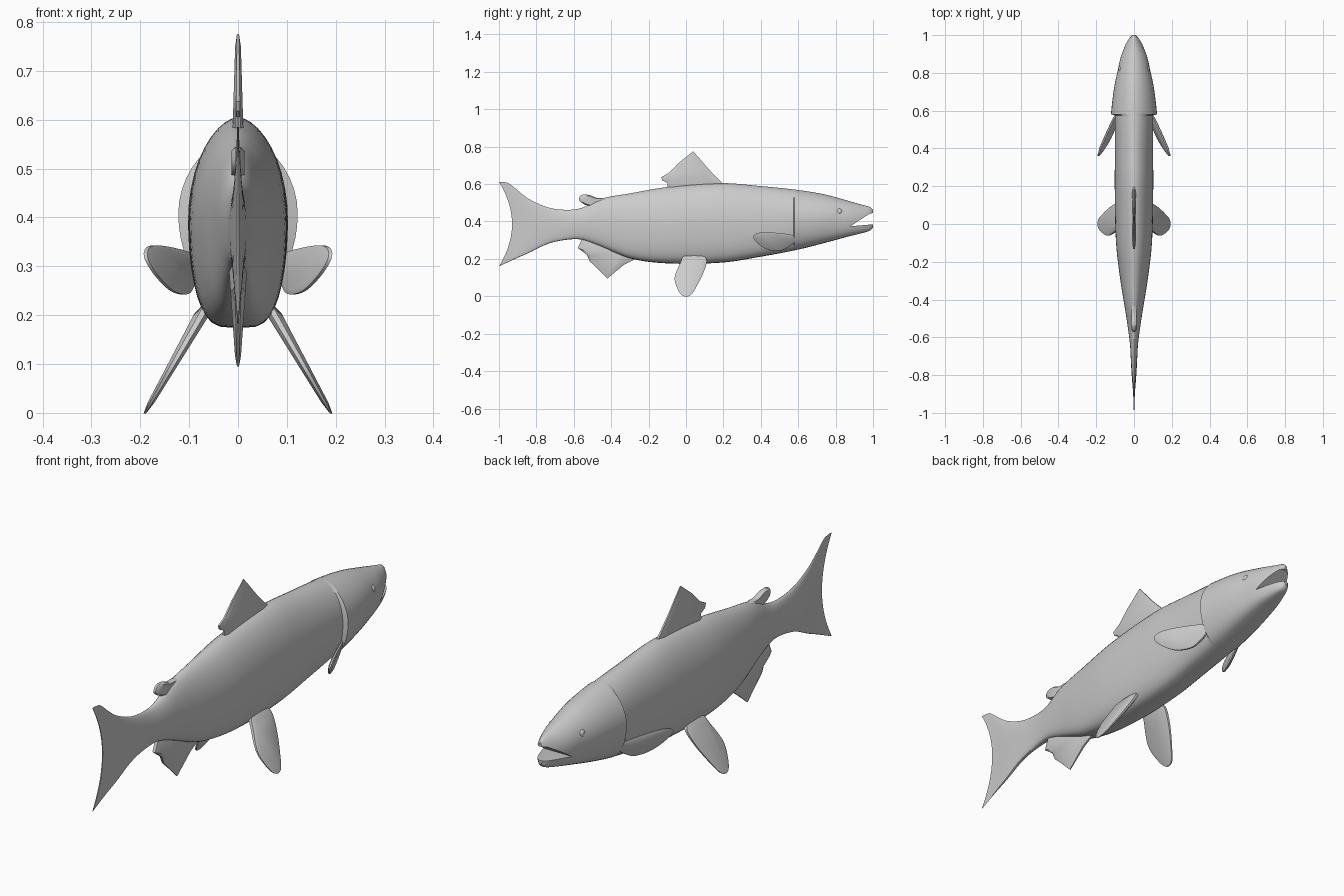
import bpy, bmesh, math

if "Cube" in bpy.data.objects:
    bpy.data.objects.remove(bpy.data.objects["Cube"])

N = 40  # points around each body section


def hermite(xs, ys, x):
    """Smooth curve through unevenly spaced stations."""
    i = max(j for j in range(len(xs) - 1) if xs[j] <= x or j == 0)

    def slope(j):
        a, b = max(j - 1, 0), min(j + 1, len(xs) - 1)
        return (ys[b] - ys[a]) / (xs[b] - xs[a])
    h = xs[i + 1] - xs[i]
    t = (x - xs[i]) / h
    return ((2*t**3 - 3*t**2 + 1) * ys[i] + (t**3 - 2*t**2 + t) * h * slope(i)
            + (3*t**2 - 2*t**3) * ys[i + 1] + (t**3 - t**2) * h * slope(i + 1))


def make(name, verts, faces, angle=40):
    me = bpy.data.meshes.new(name)
    me.from_pydata(verts, [], faces)
    bm = bmesh.new()
    bm.from_mesh(me)
    bmesh.ops.remove_doubles(bm, verts=bm.verts, dist=1e-5)
    bmesh.ops.recalc_face_normals(bm, faces=bm.faces)
    bm.to_mesh(me)
    bm.free()
    ob = bpy.data.objects.new(name, me)
    bpy.context.collection.objects.link(ob)
    smooth(ob, angle)
    return ob


def smooth(ob, angle=40):
    bpy.ops.object.select_all(action='DESELECT')
    ob.select_set(True)
    bpy.context.view_layer.objects.active = ob
    bpy.ops.object.shade_smooth_by_angle(angle=math.radians(angle))


def mirror(ob):
    m = ob.modifiers.new("mirror", 'MIRROR')
    m.use_mirror_merge = False


# Body and tail: y, top z, bottom z, half width
stations = [
    (-1.0, .612, .160, .002), (-.95, .606, .183, .004), (-.90, .566, .206, .007),
    (-.84, .520, .232, .011), (-.74, .476, .280, .016), (-.64, .462, .302, .021),
    (-.56, .472, .303, .031), (-.46, .520, .268, .046), (-.30, .550, .203, .072),
    (-.10, .584, .176, .095), (.19, .605, .180, .102), (.39, .590, .210, .101),
    (.60, .568, .250, .101), (.74, .545, .285, .095), (.87, .510, .320, .074),
    (.95, .487, .340, .045), (.985, .477, .352, .026), (1.0, .462, .368, .010)]
ys, tops, bots, wids = zip(*stations)
rows = sorted([-1 + i * .025 for i in range(81)] + [.566, .581, .588, .962, .985, .993])
verts, faces = [], []
for y in rows:
    y = min(y, 1.0)
    top, bot, wid = (hermite(ys, c, y) for c in (tops, bots, wids))
    mid, half = (top + bot) / 2, (top - bot) / 2
    tail = max(0, (-y - .65) / .35)
    # gill cover flares out and ends in a sharp step
    gill = .021 * max(0, 1 - (y - .58) / .24) if y > .58 else 0
    for k in range(N):
        a = 2 * math.pi * k / N
        c, s = math.cos(a), math.sin(a)
        c = 0 if abs(c) < 1e-6 else c
        x = math.copysign(wid * abs(c) ** (1.15 if s > 0 else .55) + gill * c * c, c)
        verts.append((x, y + .07 * tail ** 2 * (1 - s * s), mid + half * s))
for r in range(len(rows) - 1):
    for k in range(N):
        n = (k + 1) % N
        faces.append((r*N + k, r*N + n, r*N + N + n, r*N + N + k))
for base in (0, (len(rows) - 1) * N):
    for k in range(N // 4, -N // 4, -1):
        loop = [k % N, (k - 1) % N, (N // 2 - k + 1) % N, (N // 2 - k) % N]
        faces.append([base + i for i in dict.fromkeys(loop)])
body = make("body", verts, faces, 35)

# Open mouth, cut with a wedge
wedge = [(.88, .374), (.93, .379), (1.03, .387), (1.03, .448), (.985, .443), (.945, .418), (.91, .395)]
n = len(wedge)
cutter = make("mouth_cutter", [(x, y, z) for x in (-.2, .2) for y, z in wedge],
              [list(range(n)), list(range(n, 2 * n))]
              + [(i, (i + 1) % n, (i + 1) % n + n, i + n) for i in range(n)])
cutter.hide_render = True
cut = body.modifiers.new("mouth", 'BOOLEAN')
cut.operation, cut.solver, cut.object = 'DIFFERENCE', 'EXACT', cutter
bpy.context.view_layer.objects.active = body
bpy.ops.object.modifier_apply(modifier="mouth")
bpy.data.objects.remove(cutter)
smooth(body, 35)


def fin(name, outline, plane, thick, rounded=False):
    """Flat fin from a side outline; plane(y, z) gives x, thick(y, z) half thickness."""
    if rounded:
        m, fine = len(outline), []
        for i in range(m):
            p = [outline[(i + d) % m] for d in (-1, 0, 1, 2)]
            for t in (0, .25, .5, .75):
                fine.append(tuple(.5 * (2*b + (c - a)*t + (2*a - 5*b + 4*c - d)*t*t
                                        + (3*b - a - 3*c + d)*t**3) for a, b, c, d in zip(*p)))
        outline = fine
    m = len(outline)
    cy, cz = (sum(p[i] for p in outline) / m for i in (0, 1))
    inner = [(cy + (y - cy) * .8, cz + (z - cz) * .8) for y, z in outline]
    v = []
    for side in (1, -1):
        v += [(plane(y, z) + side * thick(y, z), y, z) for y, z in inner]
    v += [(plane(y, z) + side * thick(y, z) * .4, y, z) for side in (1, -1) for y, z in outline]
    f = [list(range(m)), list(range(m, 2 * m))]
    for i in range(m):
        j = (i + 1) % m
        f += [(i, j, 2*m + j, 2*m + i), (m + i, m + j, 3*m + j, 3*m + i),
              (2*m + i, 2*m + j, 3*m + j, 3*m + i)]
    return make(name, v, f, 40)


flat = lambda y, z: 0
fin("dorsal_fin", [(.20, .60), (.12, .681), (.065, .745), (.038, .775), (-.04, .712), (-.095, .657),
                   (-.133, .637), (-.125, .618), (-.098, .605), (-.10, .55), (.2, .56)],
    flat, lambda y, z: .005 + .03 * (.78 - z))
fin("adipose_fin", [(-.42, .52), (-.475, .526), (-.52, .542), (-.56, .541), (-.572, .515),
                    (-.545, .492), (-.51, .48), (-.46, .45)], flat, lambda y, z: .013, True)
fin("anal_fin", [(-.27, .20), (-.33, .170), (-.42, .095), (-.47, .145), (-.515, .187),
                 (-.53, .222), (-.578, .258), (-.555, .31), (-.3, .25)],
    flat, lambda y, z: .005 + .07 * max(0, z - .1))

# Paired fins
mirror(fin("pelvic_fin", [(.11, .20), (.095, .13), (.055, .05), (.022, .004), (-.02, .004), (-.05, .05),
                          (-.06, .105), (-.03, .18), (-.01, .215), (.06, .225)],
           lambda y, z: .075 + .575 * (.2 - z), lambda y, z: .006 + .05 * max(0, z), True))
mirror(fin("pectoral_fin", [(.58, .325), (.475, .340), (.395, .341), (.36, .32), (.38, .285),
                            (.435, .25), (.50, .243), (.545, .262), (.585, .295)],
           lambda y, z: .1 + .43 * (.56 - y) + .3 * (z - .31), lambda y, z: .009, True))

# Eyes
bpy.ops.mesh.primitive_uv_sphere_add(segments=20, ring_count=12, radius=1)
eye = bpy.context.object
eye.name = "eye"
for v in eye.data.vertices:
    v.co = (.07 + v.co.x * .013, .818 + v.co.y * .017, .452 + v.co.z * .017)
smooth(eye)
mirror(eye)
